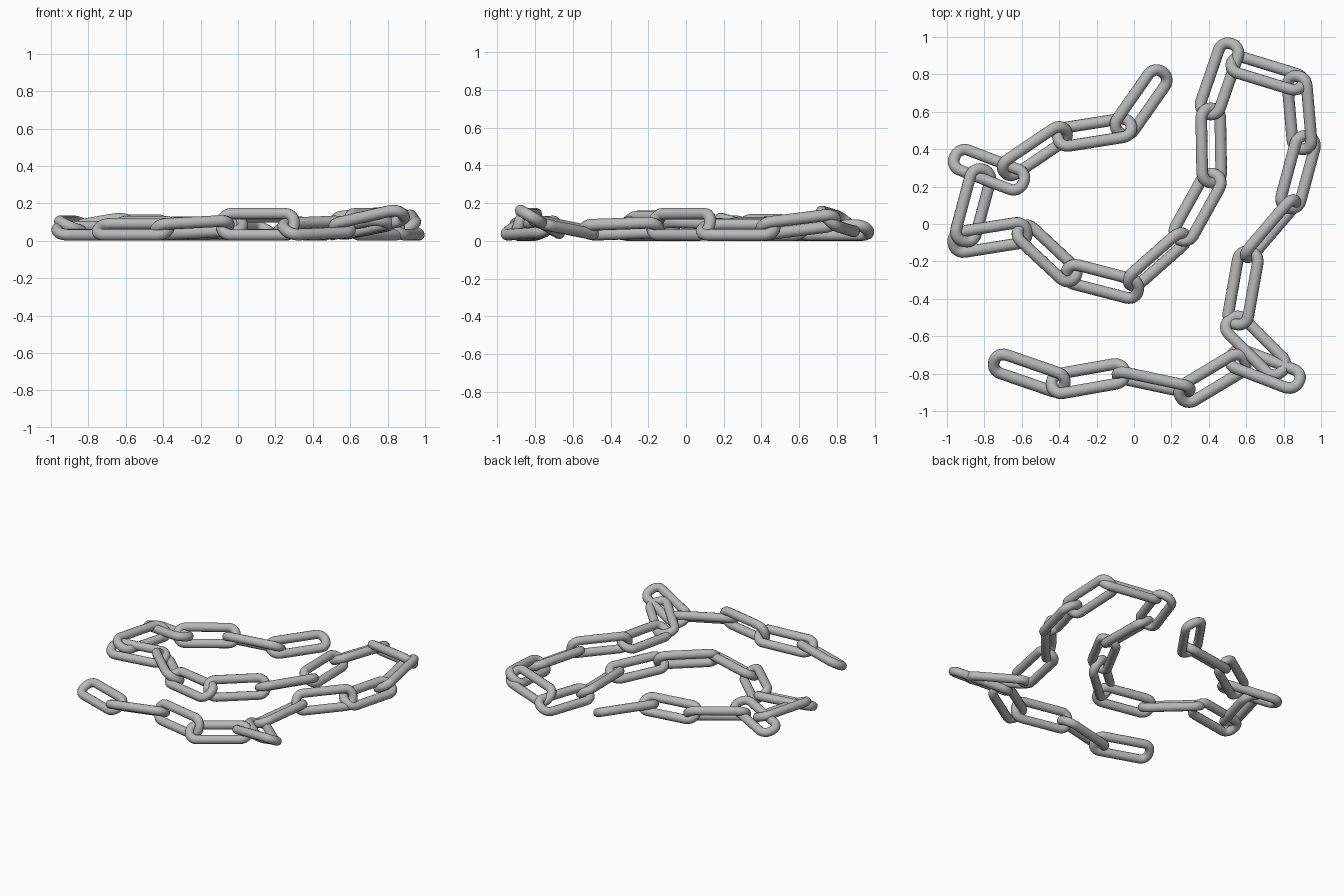
import bpy, bmesh, math
from mathutils import Matrix, Vector

if "Cube" in bpy.data.objects:
    bpy.data.objects.remove(bpy.data.objects["Cube"], do_unlink=True)

WIRE = 0.031           # wire radius
HALF_L = 0.198         # half length of the wire's centre line
HALF_W = 0.06          # half width of the wire's centre line
CORNER = 0.053         # bend radius of the corners
SIDES = 12

# Material
steel = bpy.data.materials.new("grey steel")
steel.use_nodes = True
GREY = (0.48, 0.48, 0.48, 1)
steel.diffuse_color = GREY
steel.node_tree.nodes["Principled BSDF"].inputs["Base Color"].default_value = GREY


def link_mesh():
    """Round wire swept around a rounded rectangle lying in the xy plane."""
    path = []
    for i, (sx, sy) in enumerate([(1, 1), (-1, 1), (-1, -1), (1, -1)]):
        centre = Vector((sx * (HALF_L - CORNER), sy * (HALF_W - CORNER), 0))
        for k in range(7):
            a = math.radians(90 * i + 15 * k)
            out = Vector((math.cos(a), math.sin(a), 0))
            path.append((centre + CORNER * out, out))
    bm = bmesh.new()
    rings = []
    for point, out in path:
        ring = []
        for s in range(SIDES):
            t = 2 * math.pi * s / SIDES
            offset = out * math.cos(t) + Vector((0, 0, math.sin(t)))
            ring.append(bm.verts.new(point + WIRE * offset))
        rings.append(ring)
    for i, ring in enumerate(rings):
        nxt = rings[(i + 1) % len(rings)]
        for s in range(SIDES):
            t = (s + 1) % SIDES
            bm.faces.new((ring[s], nxt[s], nxt[t], ring[t]))
    bmesh.ops.recalc_face_normals(bm, faces=bm.faces)
    for f in bm.faces:
        f.smooth = True
    mesh = bpy.data.meshes.new("chain_link")
    bm.to_mesh(mesh)
    bm.free()
    mesh.materials.append(steel)
    return mesh


def place(mesh, number, x, y, heading, roll, lift=0.0, pitch=0.0):
    """Lay a link down: heading along the chain, rolled about its own length."""
    r, p = math.radians(roll), math.radians(pitch)
    z = WIRE + HALF_W * abs(math.sin(r)) + HALF_L * abs(math.sin(p)) + lift
    ob = bpy.data.objects.new(f"chain_link_{number:02d}", mesh)
    ob.matrix_world = (Matrix.Translation((x, y, z))
                       @ Matrix.Rotation(math.radians(heading), 4, 'Z')
                       @ Matrix.Rotation(-p, 4, 'Y')
                       @ Matrix.Rotation(r, 4, 'X'))
    bpy.context.collection.objects.link(ob)


# Links in chain order: x, y, heading, roll, lift, pitch
LINKS = [
    (0.038, 0.65, 235, -26),
    (-0.21, 0.49, 189, 34),
    (-0.53, 0.39, 214, -42),
    (-0.775, 0.29, 159, 15, 0.0, -9),
    (-0.86, 0.10, 255, -24, 0.025),
    (-0.77, -0.072, 9, 22),
    (-0.465, -0.157, -43, -36),
    (-0.17, -0.307, -14.5, 30, 0.0, 2),
    (0.125, -0.19, 41.5, 55),
    (0.34, 0.09, 61, -28, 0.0, -2),
    (0.413, 0.42, 91, 32),
    (0.457, 0.776, 71, -26),
    (0.712, 0.805, -17, -42, 0.015, 5),
    (0.885, 0.595, -85, 32, 0.0, -7),
    (0.877, 0.277, 255, -28),
    (0.73, -0.025, 229.5, -70),
    (0.583, -0.342, 260, 26, 0.0, -2),
    (0.65, -0.65, -45, -14, 0.0, 8),
    (0.70, -0.775, -21, -28, 0.0, 12),
    (0.42, -0.825, 211, -30, 0.0, -2),
    (0.105, -0.845, 168, -72),
    (-0.245, -0.827, 190, 28, 0.0, -3),
    (-0.56, -0.797, 161, -30),
]
shape = link_mesh()
for n, spec in enumerate(LINKS, 1):
    place(shape, n, *spec)
